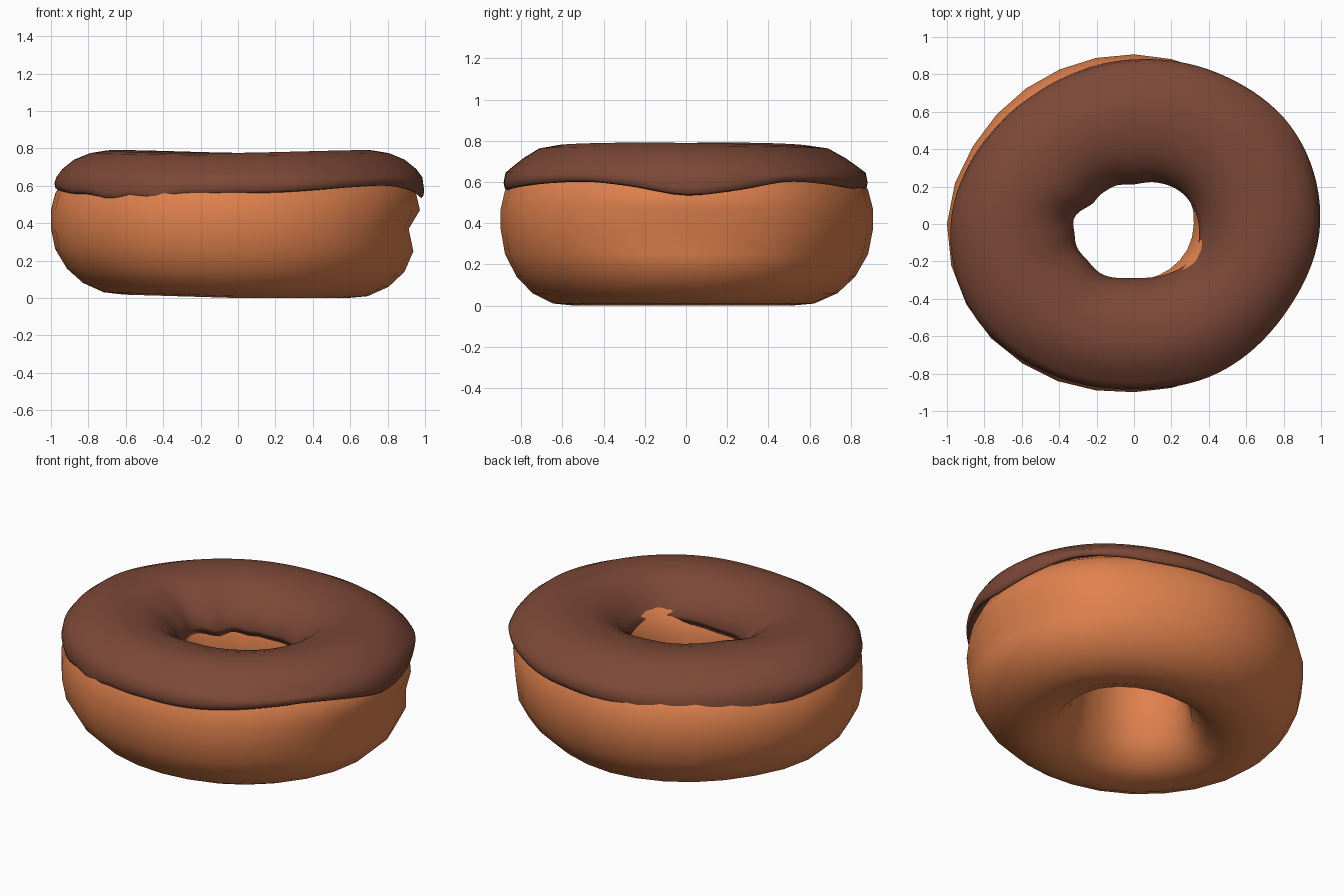
import bpy, bmesh, math

if "Cube" in bpy.data.objects:
    bpy.data.objects.remove(bpy.data.objects["Cube"])


def ring_value(table, a):
    """Smooth periodic interpolation of values spaced evenly round the circle."""
    n = len(table)
    f = (a % (2 * math.pi)) / (2 * math.pi) * n
    i, t = int(f), f - int(f)
    p0, p1, p2, p3 = (table[(i + k) % n] for k in (-1, 0, 1, 2))
    return p1 + 0.5 * t * (p2 - p0 + t * (2 * p0 - 5 * p1 + 4 * p2 - p3
                                          + t * (3 * (p1 - p2) + p3 - p0)))


def bump(a, centre, width):
    d = (math.degrees(a) - centre + 180) % 360 - 180
    return math.exp(-(d / width) ** 2)


def sweep(name, segments, section, colour):
    """Closed ring; section(angle) returns the (radius, z) loop at that angle."""
    verts, faces = [], []
    for s in range(segments):
        a = 2 * math.pi * s / segments
        loop = section(a)
        n = len(loop)
        verts += [(r * math.cos(a), r * math.sin(a), z) for r, z in loop]
        for k in range(n):
            s2, k2 = (s + 1) % segments, (k + 1) % n
            faces.append((s * n + k, s * n + k2, s2 * n + k2, s2 * n + k))
    mesh = bpy.data.meshes.new(name)
    mesh.from_pydata(verts, [], faces)
    mesh.polygons.foreach_set("use_smooth", [True] * len(faces))
    bm = bmesh.new()
    bm.from_mesh(mesh)
    bmesh.ops.recalc_face_normals(bm, faces=bm.faces)
    bm.to_mesh(mesh)
    bm.free()
    mat = bpy.data.materials.new(name + "_colour")
    mat.diffuse_color = colour
    mat.use_nodes = True
    mat.node_tree.nodes["Principled BSDF"].inputs["Base Color"].default_value = mat.diffuse_color
    mesh.materials.append(mat)
    ob = bpy.data.objects.new(name, mesh)
    bpy.context.collection.objects.link(ob)
    return ob


# Radii every 30 degrees, starting at +x
DOUGH_OUT = [.975, .97, .91, .907, .92, .95, 1.0, .99, .94, .899, .91, .94]
DOUGH_IN = [.32, .325, .285, .245, .26, .275, .345, .345, .335, .305, .305, .315]
ICING_OUT = [.995, .99, .925, .88, .875, .915, .98, .985, .92, .885, .915, .94]
ICING_IN = [.345, .31, .255, .212, .23, .245, .325, .32, .315, .288, .315, .36]
# Height of the icing's outer edge every 15 degrees
EDGE = [.535, .56, .60, .59, .57, .57, .56, .55, .53, .51, .53, .56,
        .58, .57, .555, .535, .53, .555, .56, .565, .58, .595, .60, .575]

# Dough: fat ring with a flat base and a pressed-in right side
DOUGH = [(1, .37), (.965, .25), (.87, .14), (.74, .06), (.57, .01), (.4, 0), (.2, .05),
         (.07, .16), (.01, .32), (0, .48), (.08, .61), (.24, .69), (.48, .73),
         (.73, .705), (.9, .63), (.965, .56), (1, .47)]


def dough_section(a):
    ri, ro = ring_value(DOUGH_IN, a), ring_value(DOUGH_OUT, a)
    loop = []
    for t, z in DOUGH:
        r = ri + t * (ro - ri)
        if t > .8:
            r -= .075 * bump(a, 0, 28) * math.exp(-((z - .34) / .07) ** 2)
        lift = .03 * max(0, -r * math.cos(a)) * max(0, 1 - z / .4)
        loop.append((r, z + lift))
    return loop


sweep("dough", 28, dough_section, (.74, .22, .075, 1))


# Icing: thin shell draped over the top with a wavy rounded lip
def icing_section(a):
    ri, ro = ring_value(ICING_IN, a), ring_value(ICING_OUT, a)
    e = ring_value(EDGE, a)
    e += .009 * math.sin(19 * a) * (bump(a, 135, 30) + bump(a, 232, 25))
    ri += .008 * math.sin(11 * a) * bump(a, 180, 45)
    inner = .52 + .03 * bump(a, 340, 50) + .01 * math.sin(9 * a) * bump(a, 150, 60)
    top = .008 * math.cos(2 * a + .6)
    slope = math.sin(a) ** 2       # shoulders are softer at front and back
    outer = [(.05, inner + .02), (.015, inner), (0, inner + .04), (.04, .625),
             (.12, .69), (.25, .75 + top), (.4, .777 + top), (.57, .783 + top),
             (.71, .775 - .012 * slope), (.84, .74 - .025 * slope),
             (.935, .69 - .02 * slope), (.985, .645), (1, e + .035),
             (.992, e + .01), (.975, e)]
    under = [(.95, e + .015), (.94, .615), (.87, .66), (.68, .717), (.45, .737),
             (.24, .70), (.11, .64)]
    return [(ri + u * (ro - ri), z) for u, z in outer + under]


sweep("icing", 112, icing_section, (.20, .065, .038, 1))
